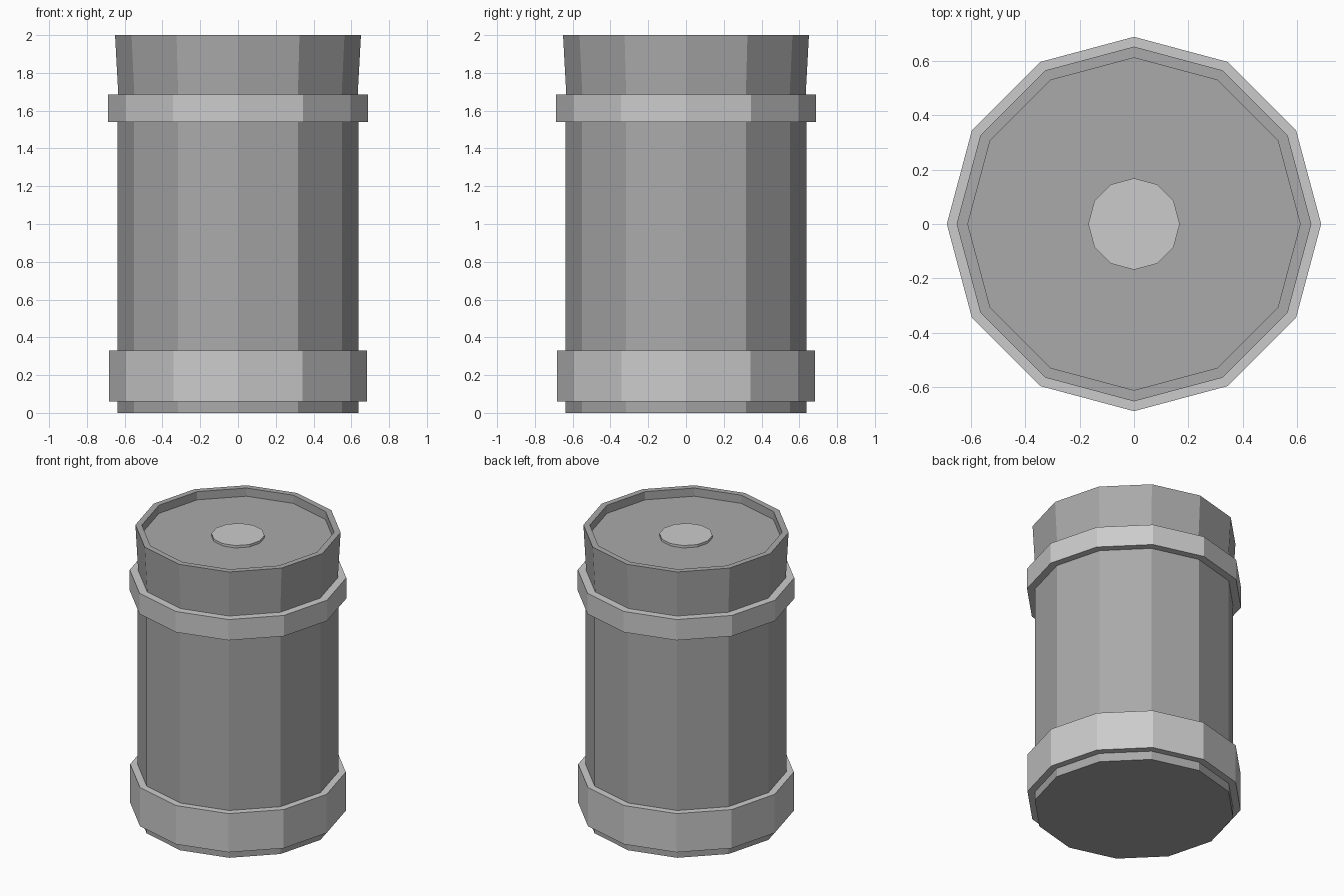
import bpy, bmesh
from math import cos, sin, tau

if "Cube" in bpy.data.objects:
    bpy.data.objects.remove(bpy.data.objects["Cube"])

SIDES = 12


def lathe(name, profile, mat=None):
    """Revolve an (r, z) profile, listed bottom-outside-top, into a 12-sided part.
    A radius of 0 at either end closes that end with a flat cap."""
    bm = bmesh.new()
    cap_start, cap_end = profile[0][0] == 0, profile[-1][0] == 0
    pts = [p for p in profile if p[0] > 0]
    rings = [[bm.verts.new((r * cos(tau * i / SIDES), r * sin(tau * i / SIDES), z))
              for i in range(SIDES)] for r, z in pts]
    for a, b in zip(rings, rings[1:]):
        for i in range(SIDES):
            j = (i + 1) % SIDES
            bm.faces.new((a[i], a[j], b[j], b[i]))
    if cap_start:
        bm.faces.new(rings[0][::-1])
    if cap_end:
        bm.faces.new(rings[-1])
    mesh = bpy.data.meshes.new(name)
    bm.to_mesh(mesh)
    bm.free()
    if mat:
        mesh.materials.append(mat)
    obj = bpy.data.objects.new(name, mesh)
    bpy.context.collection.objects.link(obj)
    return obj


dark = bpy.data.materials.new("dark_grey")
dark.diffuse_color = (0.4, 0.4, 0.4, 1)
dark.use_nodes = True
dark.node_tree.nodes["Principled BSDF"].inputs["Base Color"].default_value = dark.diffuse_color

# Drum: straight wall, flared collar, flat rim and recessed lid
lathe("barrel_body", [(0, 0), (0.637, 0), (0.637, 1.6), (0.634, 1.69), (0.651, 2.0),
                      (0.61, 2.0), (0.61, 1.943), (0, 1.943)], dark)

# Bands wrapped around the drum
for name, r, z0, z1 in (("lower_band", 0.684, 0.06, 0.33),
                        ("upper_band", 0.687, 1.54, 1.685)):
    lathe(name, [(0.632, z0), (r, z0), (r, z1), (0.632, z1)])

# Small raised disc in the middle of the lid
lathe("lid_plug", [(0.168, 1.943), (0.168, 1.96), (0, 1.96)])
